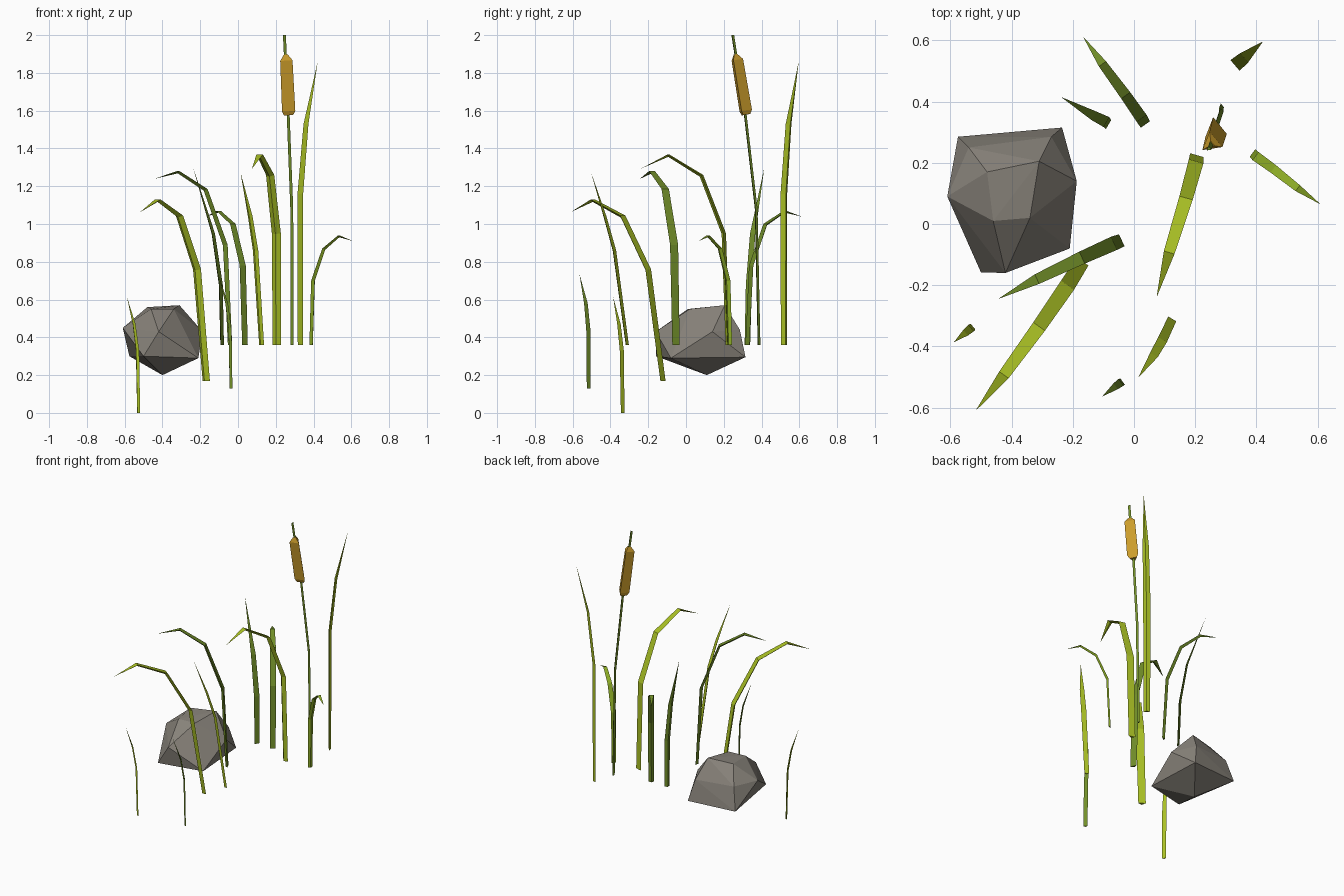
import bpy, bmesh, math
from mathutils import Vector

if "Cube" in bpy.data.objects:
    bpy.data.objects.remove(bpy.data.objects["Cube"])


def material(name, rgb):
    m = bpy.data.materials.new(name)
    m.diffuse_color = (*rgb, 1)
    m.use_nodes = True
    m.node_tree.nodes["Principled BSDF"].inputs["Base Color"].default_value = m.diffuse_color
    return m


LIME = material("yellow_green", (0.40, 0.53, 0.018))
MID = material("fresh_green", (0.27, 0.42, 0.02))
GREEN = material("leaf_green", (0.165, 0.27, 0.022))
BROWN = material("seed_head_brown", (0.61, 0.34, 0.024))
STONE = material("stone_grey", (0.245, 0.225, 0.195))


def finish(bm, name, mat):
    bmesh.ops.recalc_face_normals(bm, faces=bm.faces)
    me = bpy.data.meshes.new(name)
    bm.to_mesh(me)
    bm.free()
    me.materials.append(mat)
    ob = bpy.data.objects.new(name, me)
    bpy.context.collection.objects.link(ob)
    return ob


def loft(bm, rings):
    """Skin equal-sized vertex rings and cap both ends."""
    vs = [[bm.verts.new(p) for p in r] for r in rings]
    n = len(vs[0])
    for a, b in zip(vs, vs[1:]):
        for i in range(n):
            j = (i + 1) % n
            bm.faces.new((a[i], a[j], b[j], b[i]))
    bm.faces.new(vs[0])
    bm.faces.new(vs[-1])


def blade(name, pts, width, mat):
    """Tapered leaf: flat outer face, ridge on the inner side of the bend."""
    pts = [Vector(p) for p in pts]
    h = pts[-1] - pts[0]
    h.z = 0
    side = Vector((0, 0, 1)).cross(h.normalized())
    taper = [1, 1.1, 1, 0.8, 0.03] if len(pts) == 5 else [1, 1.1, 0.95, 0.03]
    rings = []
    for i, p in enumerate(pts):
        t = (pts[min(i + 1, len(pts) - 1)] - pts[max(i - 1, 0)]).normalized()
        inner = side.cross(t).normalized()
        w = width * taper[i]
        rings.append([p - side * w / 2, p + side * w / 2, p + inner * w * 0.35])
    bm = bmesh.new()
    loft(bm, rings)
    finish(bm, name, mat)


def tube(name, pts, radii, sides, turn, mat):
    pts = [Vector(p) for p in pts]
    rings = []
    for i, p in enumerate(pts):
        t = (pts[min(i + 1, len(pts) - 1)] - pts[max(i - 1, 0)]).normalized()
        u = (Vector((1, 0, 0)) - t * t.x).normalized()
        v = t.cross(u)
        angles = [turn + 2 * math.pi * k / sides for k in range(sides)]
        rings.append([p + radii[i] * (u * math.cos(a) + v * math.sin(a)) for a in angles])
    bm = bmesh.new()
    loft(bm, rings)
    finish(bm, name, mat)


# Arching reed leaves
blade("leaf_back_left_arched", [(.037, .325, .36), (.025, .345, .78), (-.027, .42, 1.0),
      (-.103, .523, 1.07), (-.165, .61, 1.04)], .036, GREEN)
blade("leaf_back_left_upright", [(-.083, .325, .36), (-.09, .333, .68),
      (-.13, .353, .95), (-.235, .413, 1.29)], .034, GREEN)
blade("leaf_left_arched", [(-.04, -.053, .36), (-.065, -.063, .89), (-.17, -.11, 1.185),
      (-.317, -.18, 1.28), (-.44, -.243, 1.24)], .043, GREEN)
blade("leaf_centre_arched", [(.205, .225, .36), (.203, .205, .95), (.17, .085, 1.26),
      (.115, -.093, 1.368), (.075, -.235, 1.295)], .045, LIME)
blade("leaf_front_left_arched", [(-.168, -.122, .17), (-.217, -.2, .76), (-.31, -.335, 1.045),
      (-.425, -.493, 1.13), (-.515, -.607, 1.065)], .047, LIME)
blade("leaf_right_arched", [(.387, .232, .36), (.397, .222, .7), (.455, .18, .87),
      (.535, .117, .938), (.607, .066, .91)], .03, MID)

# Straighter reed leaves
blade("leaf_front_upright", [(.125, -.31, .36), (.093, -.378, .86),
      (.065, -.428, 1.04), (.015, -.5, 1.265)], .03, LIME)
blade("leaf_tall_back_right", [(.33, .518, .36), (.33, .518, 1.16),
      (.36, .543, 1.53), (.42, .595, 1.85)], .042, LIME)
blade("leaf_small_left", [(-.526, -.335, 0), (-.532, -.34, .33),
      (-.55, -.355, .47), (-.587, -.385, .61)], .025, LIME)
blade("leaf_small_front", [(-.037, -.515, .13), (-.042, -.517, .44),
      (-.06, -.53, .58), (-.103, -.563, .73)], .025, GREEN)

# Reed stem and three-sided seed head
TURN = math.radians(-21)
tube("reed_stem", [(.285, .385, .36), (.284, .37, 1.08), (.265, .312, 1.58), (.245, .246, 2.0)],
     [.009, .009, .009, .009], 3, TURN, GREEN)
tube("seed_head", [(.2655, .313, 1.578), (.265, .309, 1.60), (.253, .265, 1.868), (.252, .260, 1.898)],
     [.028, .041, .038, .012], 3, TURN, BROWN)

# Faceted boulder: hull of a few corner points
corners = [(-.575, .285, .30), (-.235, .315, .295), (-.21, -.08, .29), (-.5, -.158, .30),
           (-.40, .11, .20), (-.61, .09, .45), (-.187, .14, .43), (-.42, -.16, .43),
           (-.54, .25, .45), (-.27, .285, .44), (-.31, .205, .57), (-.48, .17, .56),
           (-.46, .01, .55), (-.34, .02, .55)]
bm = bmesh.new()
for c in corners:
    bm.verts.new(c)
bmesh.ops.convex_hull(bm, input=bm.verts)
finish(bm, "boulder", STONE)
